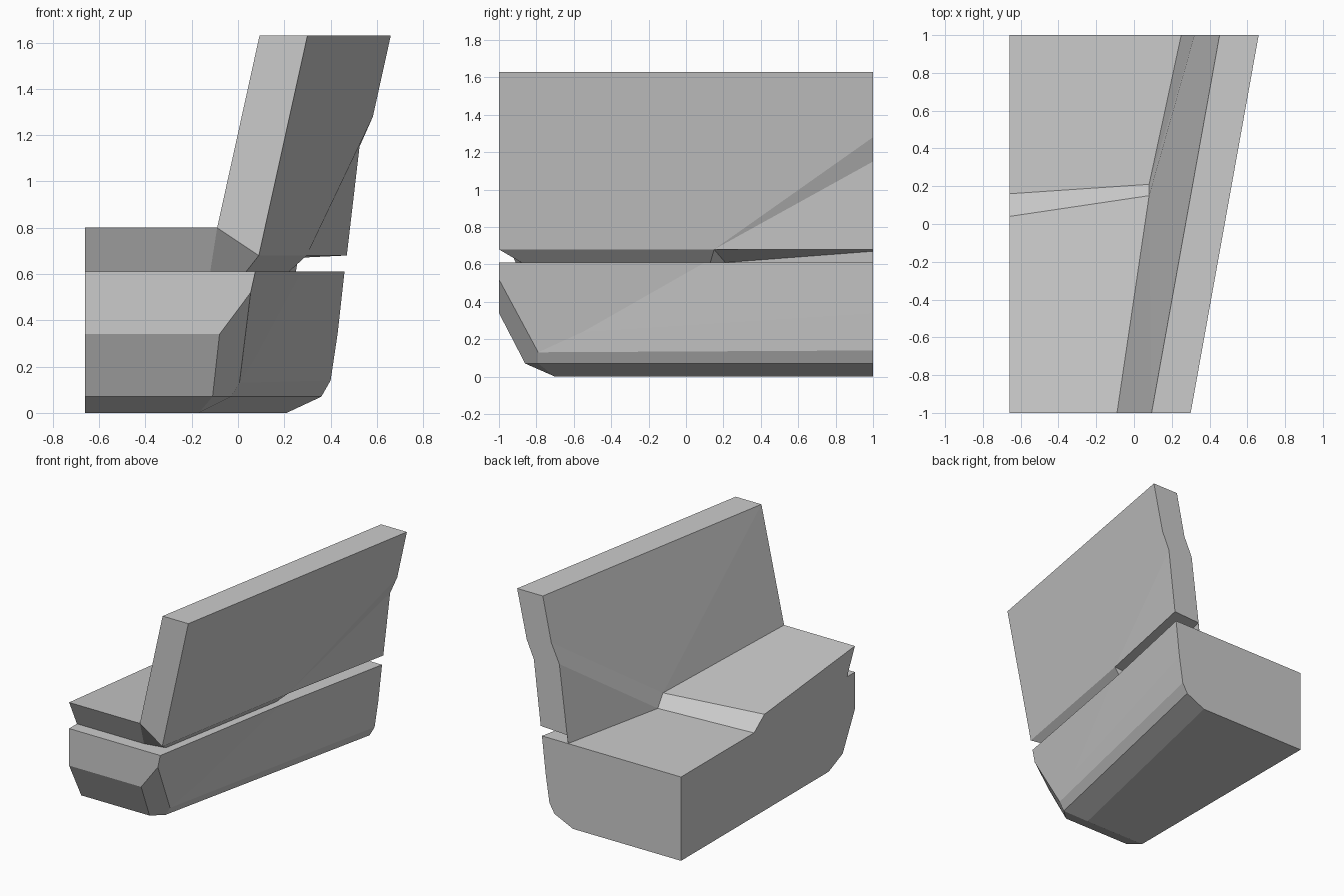
import bpy
import bmesh

cube = bpy.data.objects.get("Cube")
if cube:
    bpy.data.objects.remove(cube, do_unlink=True)

# One plain grey finish
grey = bpy.data.materials.new("plain_grey")
grey.use_nodes = True
colour = (0.6, 0.6, 0.6, 1)
grey.diffuse_color = colour
grey.node_tree.nodes["Principled BSDF"].inputs["Base Color"].default_value = colour

LEFT, FRONT, BACK = -0.66, -1, 1
TOP, SILL, DECK = 1.63, 0.68, 0.61


def wall(y, z, thickness=0.0):
    """Point on the leaning, angled outer wall, or on its inner side."""
    x = 0.48 + 0.18 * y + 0.221 * (z - TOP) - thickness
    return (x, y, z)


def build(name, points, faces):
    """Make a flat-faced solid from named corners."""
    bm = bmesh.new()
    corner = {key: bm.verts.new(co) for key, co in points.items()}
    for face in faces:
        bm.faces.new([corner[key] for key in face])
    bmesh.ops.recalc_face_normals(bm, faces=bm.faces)
    mesh = bpy.data.meshes.new(name)
    bm.to_mesh(mesh)
    bm.free()
    mesh.materials.append(grey)
    obj = bpy.data.objects.new(name, mesh)
    bpy.context.collection.objects.link(obj)
    return obj


# Lower block: front corner bevelled, underside drawn in
build("base_block", {
    "a": (LEFT, FRONT, DECK), "b": wall(FRONT, DECK),
    "c": (LEFT, FRONT, 0.34), "d": (-0.08, FRONT, 0.34), "e": wall(FRONT, 0.52),
    "f": (LEFT, -0.86, 0.07), "g": (-0.11, -0.86, 0.07),
    "h": wall(-0.79, 0.13), "i": (-0.03, -0.79, 0.07),
    "j": (LEFT, -0.7, 0), "k": (-0.17, -0.7, 0),
    "l": (0.46, BACK, DECK), "m": (0.43, BACK, 0.34), "n": (0.4, BACK, 0.14),
    "o": (0.36, BACK, 0.07), "p": (0.21, BACK, 0),
    "q": (LEFT, BACK, 0), "r": (LEFT, BACK, DECK),
    "s": wall(0.1, DECK), "t": wall(-0.55, 0.24),
}, [
    "abslr", "acdeb", "cfgd", "dgihe",       # deck, front, front slope, corner
    "beht", "bts", "stml", "thnm", "hion",   # outer side
    "fjkg", "gki", "ikpo", "jqpk",           # underside
    "arqjfc", "lmnopqr",                     # inner side, back
])

# Upper part: stepped seat and leaning wall with a diagonal kink
INNER = 0.207
build("seat_and_wall", {
    "a": wall(FRONT, TOP, INNER), "b": wall(BACK, TOP, INNER),
    "c": (0.385, BACK, 1.31), "d": (0.32, BACK, 1.17), "e": (0.25, BACK, DECK),
    "f": (0.08, 0.21, DECK), "g": (0.08, 0.15, 0.7), "h": (-0.09, FRONT, 0.8),
    "A": wall(FRONT, TOP), "B": wall(BACK, TOP),
    "C": wall(BACK, 1.28), "D": (0.525, BACK, 1.15), "E": (0.47, BACK, SILL),
    "G": wall(0.15, SILL), "H": wall(FRONT, SILL),
    "p": (LEFT, FRONT, 0.8), "q": (LEFT, 0.04, 0.7), "r": (LEFT, 0.16, DECK),
    "s": (LEFT, -0.91, DECK), "t": (-0.12, -0.91, DECK), "u": (0.035, -0.88, DECK),
    "v": (0.22, 0.13, DECK), "w": (0.1, 0.21, DECK), "x": (0.26, BACK, 0.67),
}, [
    "abBA", "aAHh",                          # wall top and front end
    "ahg", "agcb", "gfdc", "fed",            # inner side
    "AHG", "AGCB", "GDC", "GED",             # outer side
    "bcDCB", "cdD", "dexED",                 # back end
    "phgq", "qgfr",                          # seat slope and step
    "psth", "htuH", "HuvG", "Gvw", "GwxE", "wex", "wfe",  # undercut
    "pqrs", "strf", "tuvwf",                 # inner side and underside
][:-2] + ["srfwvut"])
